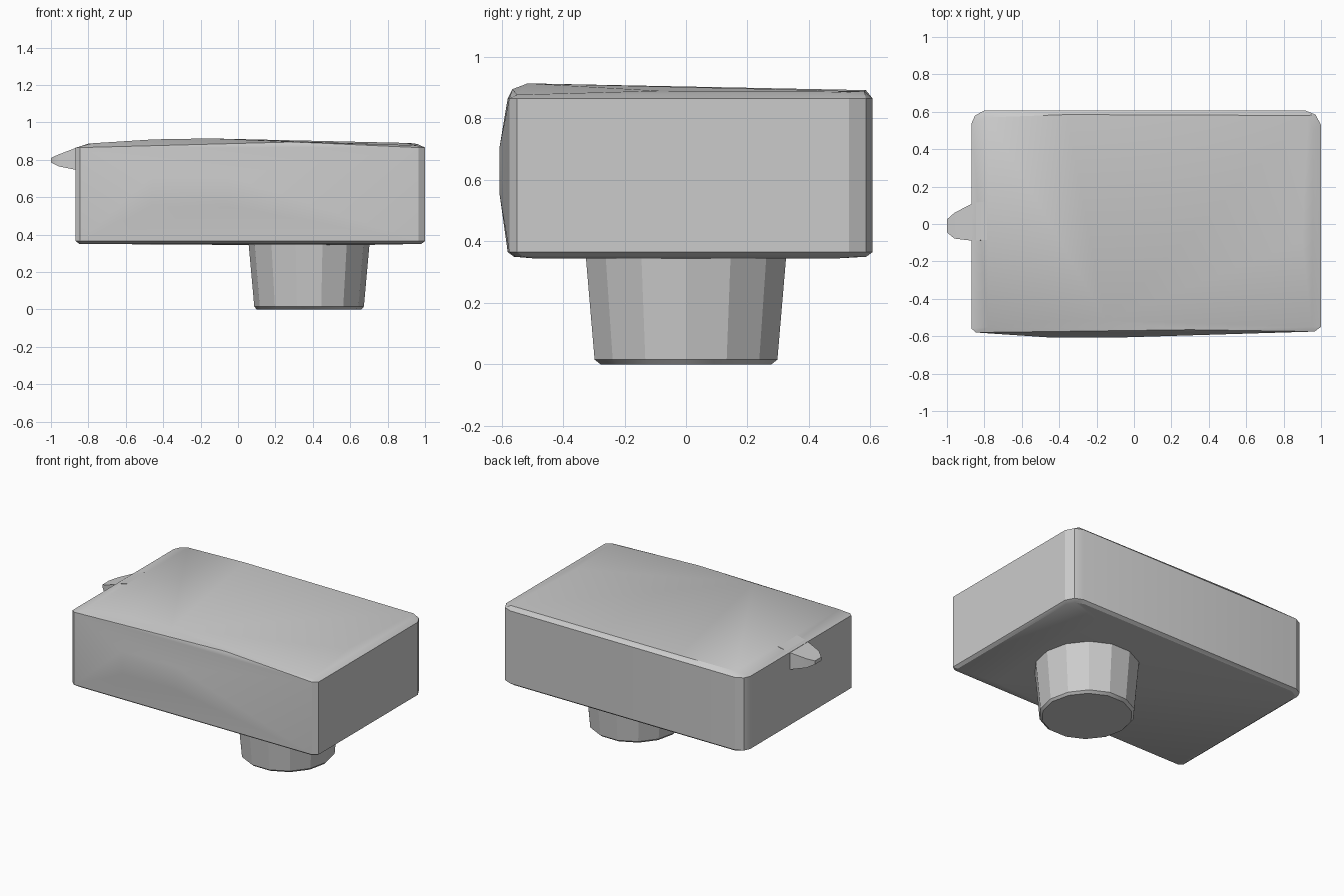
import bpy, bmesh, math

if "Cube" in bpy.data.objects:
    bpy.data.objects.remove(bpy.data.objects["Cube"])


def finish(name, bm, angle):
    bmesh.ops.recalc_face_normals(bm, faces=bm.faces[:])
    mesh = bpy.data.meshes.new(name)
    bm.to_mesh(mesh)
    bm.free()
    ob = bpy.data.objects.new(name, mesh)
    bpy.context.collection.objects.link(ob)
    bpy.ops.object.select_all(action='DESELECT')
    ob.select_set(True)
    bpy.context.view_layer.objects.active = ob
    bpy.ops.object.shade_smooth_by_angle(angle=math.radians(angle))
    return ob


def hull(name, points, angle):
    bm = bmesh.new()
    for p in points:
        bm.verts.new(p)
    res = bmesh.ops.convex_hull(bm, input=bm.verts[:])
    loose = [v for v in bm.verts if not v.link_faces]
    bmesh.ops.delete(bm, geom=loose, context='VERTS')
    bmesh.ops.dissolve_limit(bm, angle_limit=math.radians(0.5),
                             verts=bm.verts[:], edges=bm.edges[:])
    return finish(name, bm, angle)


# Body: rounded-corner outline with softened rims and a gently crowned top
outline = [(-0.845, -0.58), (0.965, -0.575), (1.0, -0.55), (1.0, 0.53),
           (0.97, 0.585), (0.915, 0.607), (-0.36, 0.607), (-0.80, 0.607),
           (-0.85, 0.58), (-0.868, 0.54), (-0.868, -0.56)]


def inset(p, d):
    return (p[0] - math.copysign(d, p[0]) if abs(p[0]) > 0.5 else p[0],
            p[1] - math.copysign(d, p[1]))


pts = []
for z, d in ((0.35, 0.02), (0.365, 0.0), (0.865, 0.0)):
    pts += [(*inset(p, d), z) for p in outline]
# upper rim of the crown
pts += [(-0.78, -0.55, 0.888), (-0.78, 0.57, 0.888), (-0.36, 0.585, 0.892),
        (0.93, 0.58, 0.888), (0.95, -0.55, 0.877), (0.96, 0.5, 0.884)]
# ridge near the front edge and the flat area behind it
pts += [(-0.45, -0.52, 0.909), (-0.15, -0.515, 0.914), (0.30, -0.565, 0.895),
        (-0.40, -0.1, 0.899), (0.90, -0.09, 0.890), (-0.10, 0.2, 0.896)]
# bulge in the front face
pts += [(x, -0.606, z) for x in (-0.46, -0.05) for z in (0.55, 0.71)]
# slight belly underneath
pts += [(x, y, 0.345) for x in (-0.05, 0.7) for y in (-0.5, 0.5)]
hull("body", pts, 28)

# Pointed tab on the left end, blending into the top
tab = [(-1.0, y, z) for y in (-0.045, 0.025) for z in (0.785, 0.81)]
tab += [(-0.96, y, z) for y in (-0.078, 0.06) for z in (0.765, 0.828)]
tab += [(-0.86, y, z) for y in (-0.09, 0.112) for z in (0.745, 0.866)]
tab += [(-0.80, y, z) for y in (-0.085, 0.12) for z in (0.76, 0.886)]
tab += [(-0.67, 0.11, 0.892), (-0.67, -0.08, 0.892)]
hull("end_tab", tab, 35)

# Tapered faceted peg underneath
SIDES = 14
bm = bmesh.new()
rings = []
for rx, ry, z in ((0.28, 0.285, 0.0), (0.293, 0.305, 0.015), (0.325, 0.336, 0.37)):
    rings.append([bm.verts.new((0.38 + rx * math.cos(a), ry * math.sin(a), z))
                  for a in (2 * math.pi * i / SIDES for i in range(SIDES))])
for lo, hi in zip(rings, rings[1:]):
    for i in range(SIDES):
        j = (i + 1) % SIDES
        bm.faces.new((lo[i], lo[j], hi[j], hi[i]))
bm.faces.new(rings[0][::-1])
bm.faces.new(rings[-1])
finish("peg", bm, 20)
